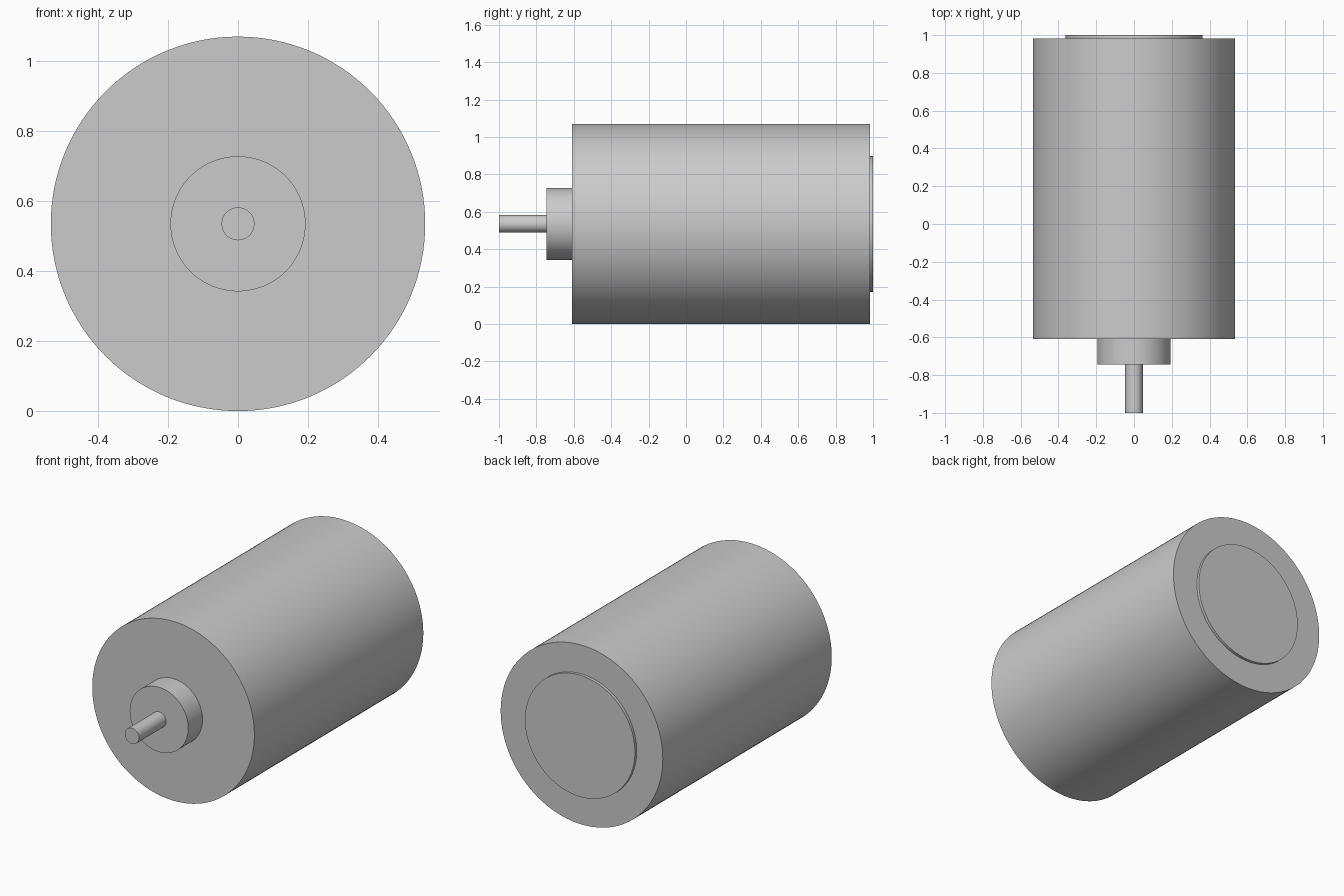
import bpy
import math

cube = bpy.data.objects.get("Cube")
if cube:
    bpy.data.objects.remove(cube, do_unlink=True)

# Single plain metal colour
grey = bpy.data.materials.new("light grey metal")
grey.use_nodes = True
colour = (0.6, 0.6, 0.6, 1)
grey.diffuse_color = colour
grey.node_tree.nodes["Principled BSDF"].inputs["Base Color"].default_value = colour

AXIS_HEIGHT = 0.535


def cylinder(name, radius, front, back, sides=128):
    """Smooth-sided cylinder lying along y between two positions."""
    bpy.ops.mesh.primitive_cylinder_add(
        vertices=sides, radius=radius, depth=back - front,
        location=(0, (front + back) / 2, AXIS_HEIGHT),
        rotation=(math.pi / 2, 0, 0))
    part = bpy.context.object
    part.name = name
    part.data.materials.append(grey)
    bpy.ops.object.shade_smooth_by_angle(angle=math.radians(30))
    return part


# Motor can, front bearing boss, output shaft and rear cap
cylinder("motor_body", AXIS_HEIGHT, -0.61, 0.983)
cylinder("front_boss", 0.193, -0.745, -0.61)
cylinder("output_shaft", 0.047, -1.0, -0.745, 64)
cylinder("rear_cap", 0.363, 0.983, 1.0)
